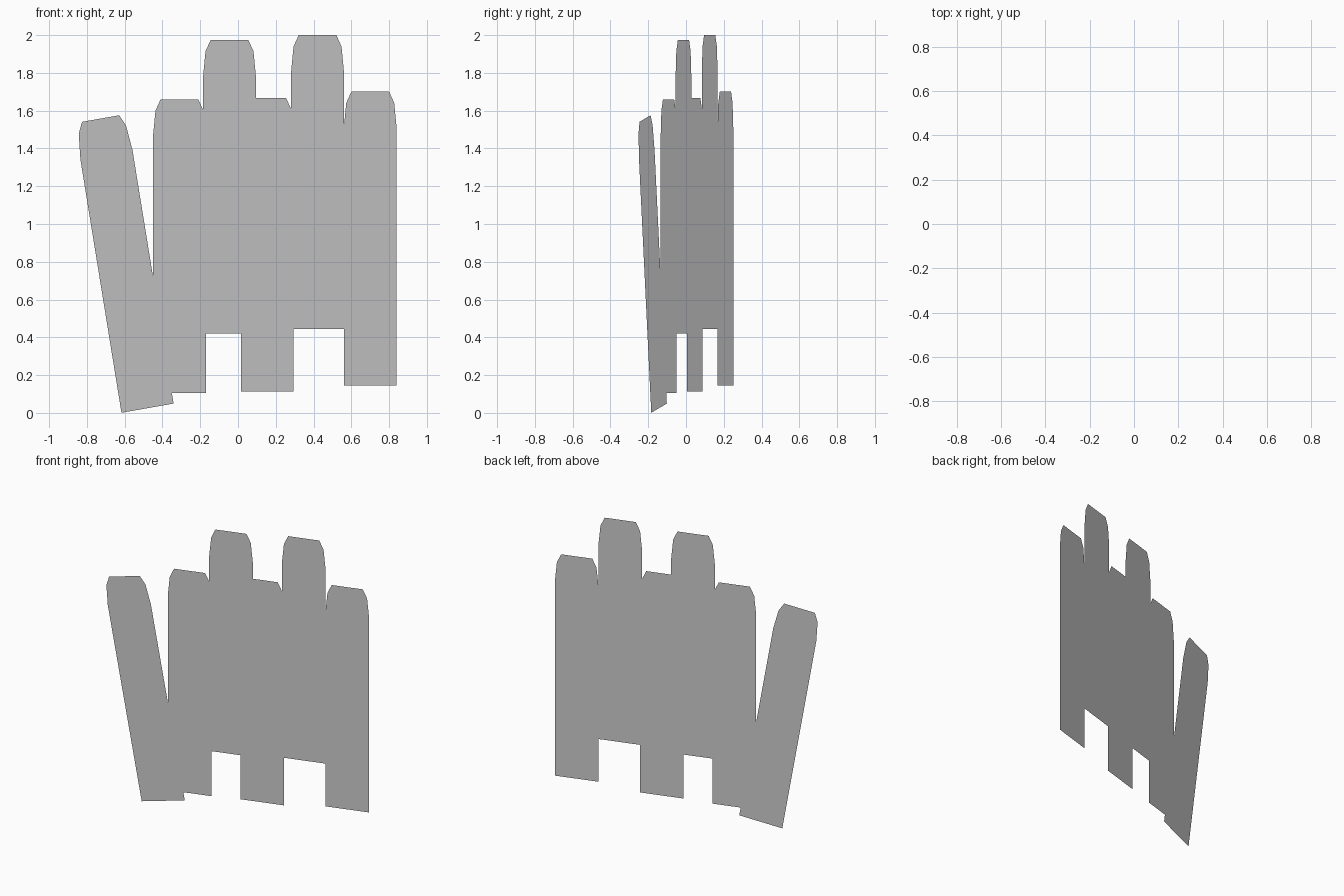
import bpy
from math import radians, sin, cos

if "Cube" in bpy.data.objects:
    bpy.data.objects.remove(bpy.data.objects["Cube"])

YAW = radians(16.6)  # the whole fence is one flat vertical plane turned about z

# Half outline of one board: (half width, height) from the bottom up
HALF = [(0.146, 0.0), (0.146, 1.36), (0.1325, 1.495), (0.104, 1.555)]
OUTLINE = HALF + [(-w, h) for w, h in reversed(HALF)]


def board(name, x, z, lean=0.0):
    """Paper-thin board with clipped top; x, z mark its bottom centre in front view."""
    a = radians(lean)
    u0 = x / cos(YAW)
    verts = []
    for w, h in OUTLINE:
        u = u0 + w * cos(a) - h * sin(a)
        verts.append((u * cos(YAW), u * sin(YAW), z + w * sin(a) + h * cos(a)))
    mesh = bpy.data.meshes.new(name)
    mesh.from_pydata(verts, [], [range(len(verts))])
    obj = bpy.data.objects.new(name, mesh)
    bpy.context.collection.objects.link(obj)
    return obj


# Upright boards, alternating low and high
UPRIGHTS = [(-0.31, 0.105), (-0.045, 0.42), (0.155, 0.112), (0.421, 0.445), (0.70, 0.146)]
for i, (x, z) in enumerate(UPRIGHTS, 1):
    board(f"fence_board_{i}", x, z)

# Loose board leaning outwards at the left end
board("leaning_fence_board", -0.479, 0.025, lean=9.6)
